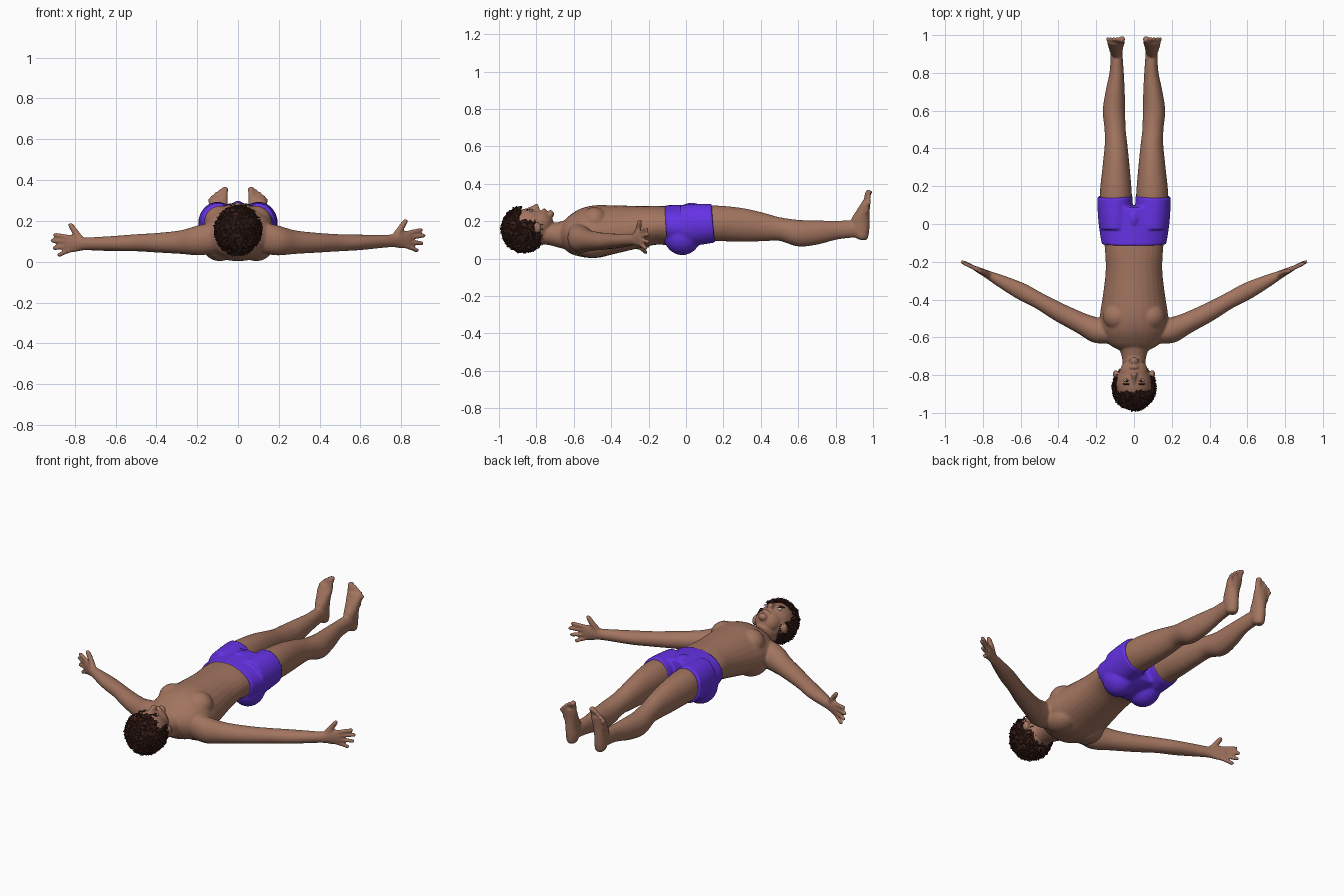
import bpy, bmesh, math, random
from mathutils import Vector, Matrix

random.seed(4)
Z = Vector((0, 0, 1))


def material(name, col):
    m = bpy.data.materials.new(name)
    m.diffuse_color = (*col, 1)
    return m


skin = material("skin", (0.36, 0.175, 0.115))
purple = material("purple", (0.13, 0.032, 0.78))
brown = material("dark_brown", (0.045, 0.015, 0.011))
white = material("eye_white", (0.55, 0.5, 0.47))


def spline(p, steps=5):
    # Catmull-Rom through stations of any width
    out = []
    for i in range(len(p) - 1):
        a, b, c, d = p[max(i - 1, 0)], p[i], p[i + 1], p[min(i + 2, len(p) - 1)]
        for k in range(steps):
            t = k / steps
            out.append([0.5 * (2 * q + (r - o) * t + (2 * o - 5 * q + 4 * r - s) * t * t
                               + (3 * q - o - 3 * r + s) * t ** 3)
                        for o, q, r, s in zip(a, b, c, d)])
    return out + [list(p[-1])]


def loft(bm, stations, up=Z, n=28):
    # stations: x, y, z, side radius, upper radius, lower radius
    st = [tuple(s) + ((s[4],) if len(s) == 5 else ()) for s in stations]
    d = (Vector(st[-1][:3]) - Vector(st[0][:3])).normalized()
    u = d.cross(up).normalized()
    v = u.cross(d)
    rings = []
    for s in spline(st):
        ring = []
        for i in range(n):
            a = 2 * math.pi * i / n
            h = math.sin(a)
            co = Vector(s[:3]) + u * s[3] * math.cos(a) + v * h * (s[4] if h > 0 else s[5])
            ring.append(bm.verts.new(co))
        rings.append(ring)
    for a, b in zip(rings, rings[1:]):
        for i in range(n):
            bm.faces.new((a[i], a[(i + 1) % n], b[(i + 1) % n], b[i]))
    bm.faces.new(rings[0])
    bm.faces.new(rings[-1])


def ball(bm, c, r, sub=3):
    m = Matrix.Translation(c) @ Matrix.Diagonal((*r, 1))
    return bmesh.ops.create_icosphere(bm, subdivisions=sub, radius=1, matrix=m)["verts"]


def finish(bm, name, mat, voxel=0, smooth=True, iters=3):
    bmesh.ops.recalc_face_normals(bm, faces=bm.faces)
    me = bpy.data.meshes.new(name)
    bm.to_mesh(me)
    bm.free()
    me.materials.append(mat)
    for p in me.polygons:
        p.use_smooth = smooth
    ob = bpy.data.objects.new(name, me)
    bpy.context.collection.objects.link(ob)
    if voxel:
        r = ob.modifiers.new("fuse", 'REMESH')
        r.mode, r.voxel_size, r.use_smooth_shade = 'VOXEL', voxel, True
        s = ob.modifiers.new("soften", 'SMOOTH')
        s.factor, s.iterations = 0.5, iters
    return ob


# Body: torso and neck
b = bmesh.new()
loft(b, [(0, -.665, .13, .085, .05, .06), (0, -.63, .125, .14, .095, .095),
         (0, -.56, .12, .178, .145, .112), (0, -.48, .12, .18, .165, .116),
         (0, -.38, .13, .165, .155, .103), (0, -.25, .155, .15, .127, .098),
         (0, -.15, .175, .153, .107, .1), (0, -.05, .168, .162, .112, .105),
         (0, .06, .175, .16, .1, .09)])
loft(b, [(0, -.58, .13, .11, .09), (0, -.66, .128, .078, .074),
         (0, -.72, .13, .062, .06), (0, -.79, .14, .06, .06)])

# Head: skull, jaw, nose, lips, chin
ball(b, (0, -.845, .16), (.095, .12, .108), 4)
ball(b, (0, -.785, .19), (.074, .075, .068), 4)
ball(b, (0, -.725, .238), (.026, .02, .022))
ball(b, (0, -.757, .257), (.026, .011, .012))
loft(b, [(0, -.845, .262, .008, .01), (0, -.815, .27, .011, .016), (0, -.793, .275, .018, .019),
         (0, -.786, .27, .012, .012)])

for s in (1, -1):
    # Chest muscles, shoulder blades, ears
    ball(b, (s * .085, -.49, .2), (.08, .075, .075))
    ball(b, (s * .09, -.5, .07), (.08, .1, .067))
    ball(b, (s * .098, -.795, .165), (.014, .022, .03))

    # Arms and hands (the arm on -x hangs a little lower)
    def arm(*st):
        loft(b, [(s * p[0], p[1], p[2] - (max(0, p[0] - .5) * .06 if s < 0 else 0), *p[3:])
                 for p in st], n=20)
    arm((.11, -.58, .12, .06, .075), (.19, -.565, .105, .068, .074), (.28, -.525, .096, .056, .058),
        (.4, -.465, .093, .05, .048), (.5, -.408, .093, .044, .042), (.6, -.355, .095, .045, .038),
        (.7, -.305, .1, .034, .033), (.76, -.275, .103, .024, .032), (.8, -.255, .108, .018, .043),
        (.842, -.234, .108, .013, .042))
    for z0, x1, y1, z1 in ((.14, .905, -.205, .156), (.118, .917, -.197, .128),
                           (.096, .908, -.2, .091), (.076, .884, -.211, .056)):
        arm((.82, -.245, z0, .011, .011), ((.82 + x1) / 2, (y1 - .245) / 2, (z0 + z1) / 2, .011, .011),
            (x1 - .008, y1 - .004, z1, .0105, .0105), (x1, y1, z1, .006, .006))
    arm((.77, -.27, .12, .017, .02), (.795, -.255, .16, .015, .016),
        (.818, -.248, .195, .013, .013), (.826, -.246, .207, .007, .007))

    # Legs
    loft(b, [(s * x, y, z, rx, rz) for x, y, z, rx, rz in (
        (.09, 0, .175, .08, .1), (.096, .15, .188, .085, .096), (.095, .3, .18, .072, .09),
        (.095, .42, .168, .06, .075), (.1, .5, .158, .056, .063), (.106, .6, .136, .059, .071),
        (.1, .7, .139, .051, .065), (.092, .8, .151, .038, .051), (.092, .87, .157, .033, .047),
        (.094, .935, .155, .032, .042))])
    # Feet and toes, soles facing +y
    loft(b, [(s * x, y, z, rx, ry) for x, y, z, rx, ry in (
        (.094, .94, .1, .018, .02), (.094, .938, .115, .03, .035), (.094, .935, .155, .035, .045),
        (.095, .932, .2, .036, .05), (.096, .946, .25, .041, .036), (.095, .96, .29, .046, .025),
        (.09, .968, .315, .04, .019))], up=Vector((0, 1, 0)))
    for x0, x1, z1, r in ((.066, .063, .366, .016), (.086, .088, .354, .0105), (.102, .107, .342, .01),
                          (.117, .125, .326, .01), (.129, .14, .308, .0095)):
        loft(b, [(s * x0, .964, z1 - .06, r, r), (s * x0, .97, z1 - .03, r, r),
                 (s * x1, .979, z1 - .008, r, r * 1.1), (s * x1, .981, z1, r * .6, r * .65)],
             up=Vector((0, 1, 0)), n=14)
finish(b, "body", skin, .0068)

# Shorts: waist, seat, legs
b = bmesh.new()
loft(b, [(0, -.108, .175, .17, .11, .11), (0, -.04, .17, .182, .117, .12),
         (0, .04, .18, .187, .108, .115), (0, .095, .188, .187, .1, .1)], n=40)
ball(b, (0, .03, .255), (.032, .06, .045))
for s in (1, -1):
    ball(b, (s * .085, -.02, .122), (.09, .1, .104))
    loft(b, [(s * .095, -.02, .175, .09, .112), (s * .099, .06, .182, .093, .11),
             (s * .101, .147, .19, .094, .104)], n=36)
finish(b, "shorts", purple, .007)

# Eyes and eyebrows
b, w = bmesh.new(), bmesh.new()
for s in (1, -1):
    ball(w, (s * .037, -.828, .256), (.018, .008, .008))
    ball(b, (s * .037, -.83, .261), (.009, .007, .006))
    ball(b, (s * .039, -.848, .261), (.022, .004, .005))
finish(w, "eyes", white)
finish(b, "pupils_and_brows", brown)

# Hair: cap with the face opening cut out, covered in tufts
C, R = Vector((0, -.866, .157)), (.108, .114, .118)


def in_hair(p):
    return p.y < -.89 or (p.z < .2 - .4 * max(0, p.y + .83) and p.y < -.75)


b = bmesh.new()
cap = ball(b, C, R, 5)
bmesh.ops.delete(b, geom=[v for v in cap if not in_hair(v.co)], context='VERTS')
count = 0
while count < 750:
    n = Vector([random.gauss(0, 1) for _ in range(3)]).normalized()
    p = C + Vector([a * c for a, c in zip(n, R)])
    if not in_hair(p):
        continue
    t = n.cross(Vector([random.gauss(0, 1) for _ in range(3)])).normalized()
    d = (n * random.uniform(.25, .6) + t).normalized()
    ln = random.uniform(.022, .036)
    m = Matrix.Translation(p + d * ln * .3) @ d.to_track_quat('Z', 'Y').to_matrix().to_4x4()
    bmesh.ops.create_cone(b, cap_ends=True, segments=5, radius1=.011, radius2=.001, depth=ln, matrix=m)
    count += 1
finish(b, "hair", brown, smooth=False)
